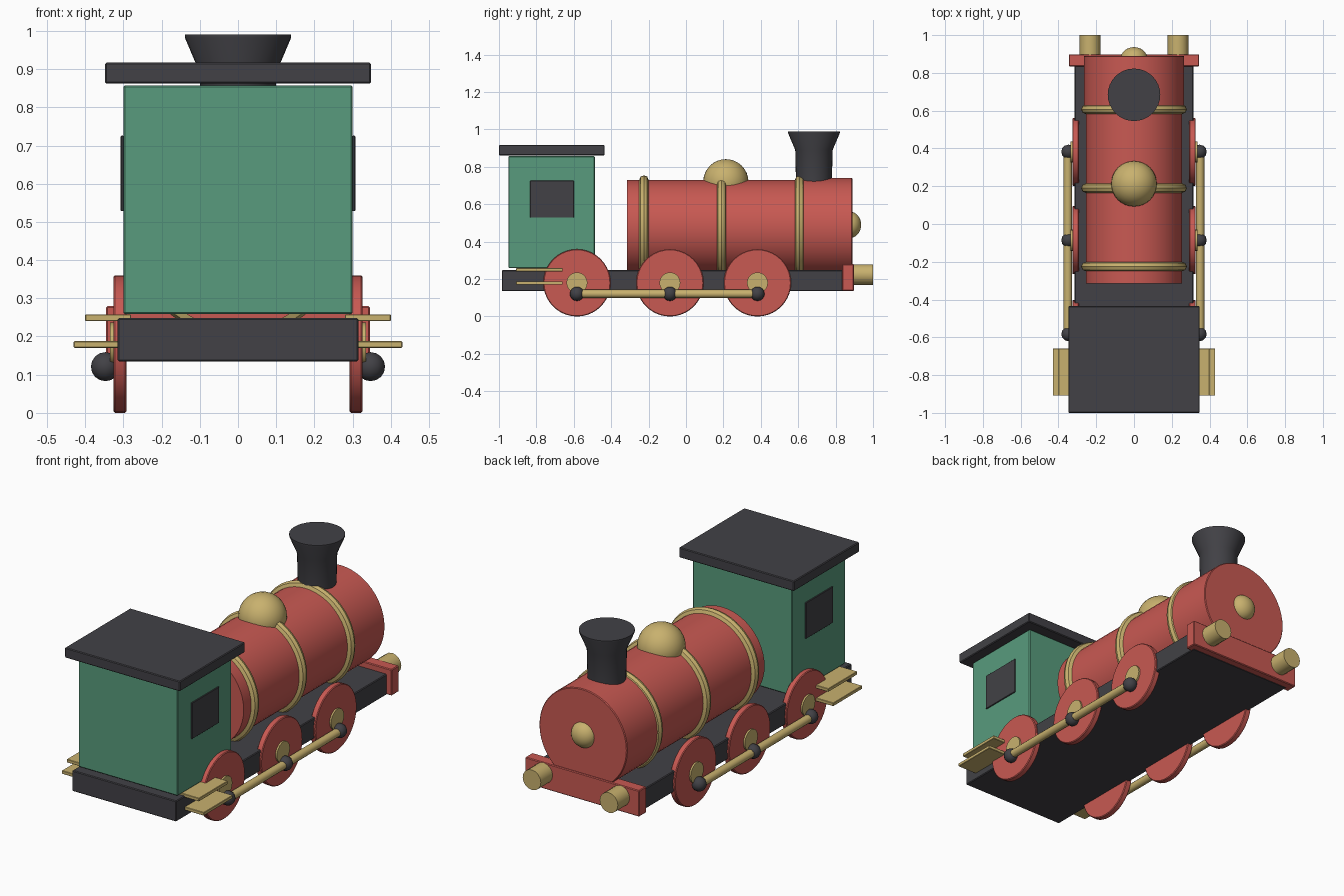
import bpy
import bmesh
import math

if "Cube" in bpy.data.objects:
    bpy.data.objects.remove(bpy.data.objects["Cube"], do_unlink=True)


def material(name, rgb):
    mat = bpy.data.materials.new(name)
    mat.use_nodes = True
    mat.diffuse_color = (*rgb, 1)
    mat.node_tree.nodes["Principled BSDF"].inputs["Base Color"].default_value = (*rgb, 1)
    return mat


RED = material("red paint", (0.58, 0.10, 0.085))
GREEN = material("green paint", (0.098, 0.33, 0.205))
BRASS = material("brass", (0.58, 0.44, 0.156))
DARK = material("dark iron", (0.054, 0.053, 0.061))
QUARTER = math.pi / 2
ALONG_X = (0, QUARTER, 0)
ALONG_Y = (QUARTER, 0, 0)


def finish(name, mat, smooth=True):
    obj = bpy.context.object
    obj.name = name
    obj.data.materials.append(mat)
    if smooth:
        bpy.ops.object.shade_smooth_by_angle(angle=math.radians(35))
    return obj


def box(name, mat, low, high, bevel=0.004):
    """Box between two opposite corners, with a fine edge bevel."""
    centre = [(a + b) / 2 for a, b in zip(low, high)]
    bpy.ops.mesh.primitive_cube_add(size=1, location=centre)
    obj = finish(name, mat, smooth=False)
    for v in obj.data.vertices:
        v.co = [c * (b - a) for c, a, b in zip(v.co, low, high)]
    if bevel:
        mod = obj.modifiers.new("edge bevel", 'BEVEL')
        mod.width = bevel
        mod.segments = 1
    return obj


def rod(name, mat, centre, radius, length, turn, sides=40, bevel=0):
    bpy.ops.mesh.primitive_cylinder_add(vertices=sides, radius=radius, depth=length,
                                        location=centre, rotation=turn)
    obj = finish(name, mat)
    if bevel:
        mod = obj.modifiers.new("edge bevel", 'BEVEL')
        mod.width = bevel
        mod.segments = 1
        mod.limit_method = 'ANGLE'
    return obj


def ball(name, mat, centre, radius, segments=32, rings=16, smooth=True):
    bpy.ops.mesh.primitive_uv_sphere_add(segments=segments, ring_count=rings,
                                         radius=radius, location=centre)
    return finish(name, mat, smooth)


def lathe(name, mat, profile, centre, steps=32):
    """Spin a (radius, height) profile round the vertical axis."""
    bm = bmesh.new()
    verts = [bm.verts.new((r, 0, z)) for r, z in profile]
    edges = [bm.edges.new(pair) for pair in zip(verts, verts[1:])]
    bmesh.ops.spin(bm, geom=verts + edges, cent=(0, 0, 0), axis=(0, 0, 1),
                   angle=2 * math.pi, steps=steps)
    bmesh.ops.remove_doubles(bm, verts=bm.verts, dist=0.0001)
    bmesh.ops.recalc_face_normals(bm, faces=bm.faces)
    mesh = bpy.data.meshes.new(name)
    bm.to_mesh(mesh)
    bm.free()
    obj = bpy.data.objects.new(name, mesh)
    bpy.context.collection.objects.link(obj)
    bpy.ops.object.select_all(action='DESELECT')
    obj.select_set(True)
    bpy.context.view_layer.objects.active = obj
    return finish(name, mat)


# Chassis and end beam
box("chassis", DARK, (-0.315, -0.984, 0.135), (0.315, 0.86, 0.248))
box("buffer_beam", RED, (-0.345, 0.835, 0.137), (0.345, 0.898, 0.28))

# Cab and roof
box("cab", GREEN, (-0.3, -0.95, 0.259), (0.3, -0.487, 0.857))
box("cab_roof", DARK, (-0.348, -1.0, 0.862), (0.348, -0.435, 0.917))

# Boiler, smokebox and bands
AXIS_Z = 0.475
rod("boiler", RED, (0, 0.265, AXIS_Z), 0.255, 1.16, ALONG_Y, 48)
rod("smokebox", RED, (0, 0.755, AXIS_Z), 0.266, 0.27, ALONG_Y, 48, bevel=0.004)
for i, y in enumerate((-0.225, 0.19, 0.607)):
    bpy.ops.mesh.primitive_torus_add(location=(0, y, AXIS_Z), rotation=ALONG_Y,
                                     major_radius=0.255, minor_radius=0.025,
                                     major_segments=48, minor_segments=8)
    finish(f"boiler_band_{i + 1}", BRASS)

# Smokebox knob, steam dome and chimney
knob = ball("smokebox_knob", BRASS, (0, 0.877, 0.49), 0.07)
knob.scale.y = 0.85
ball("steam_dome", BRASS, (0, 0.213, 0.72), 0.121)
lathe("chimney", DARK, [(0, 0.68), (0.095, 0.68), (0.1, 0.89), (0.139, 0.982),
                        (0.139, 0.99), (0, 0.99)], (0, 0.684, 0)).location.y = 0.684

# Parts repeated on both sides
WHEEL_Y = (-0.583, -0.086, 0.382)
for side, s in (("left", 1), ("right", -1)):
    rod(f"{side}_buffer", BRASS, (s * 0.233, 0.945, 0.224), 0.055, 0.11, ALONG_Y, 16)

    # Window plate
    x = sorted((s * 0.299, s * 0.307))
    box(f"{side}_window", DARK, (x[0], -0.834, 0.528), (x[1], -0.6, 0.726), 0.002)

    # Footsteps
    for label, inner, outer, z in (("upper", 0.28, 0.4, 0.249), ("lower", 0.31, 0.43, 0.179)):
        x = sorted((s * inner, s * outer))
        box(f"{side}_{label}_step", BRASS, (x[0], -0.909, z - 0.009),
            (x[1], -0.659, z + 0.009), 0.002)

    # Wheels, hubs and crank pins
    for i, y in enumerate(WHEEL_Y):
        rod(f"{side}_wheel_{i + 1}", RED, (s * 0.309, y, 0.18), 0.18, 0.034, ALONG_X, bevel=0.004)
        rod(f"{side}_hub_{i + 1}", BRASS, (s * 0.315, y, 0.18), 0.056, 0.04, ALONG_X, 20)
        ball(f"{side}_crank_pin_{i + 1}", DARK, (s * 0.347, y, 0.121), 0.038, 12, 8)

    # Coupling rod
    middle = (WHEEL_Y[0] + WHEEL_Y[-1]) / 2
    rod(f"{side}_coupling_rod", BRASS, (s * 0.35, middle, 0.121), 0.022,
        WHEEL_Y[-1] - WHEEL_Y[0], ALONG_Y, 12)
